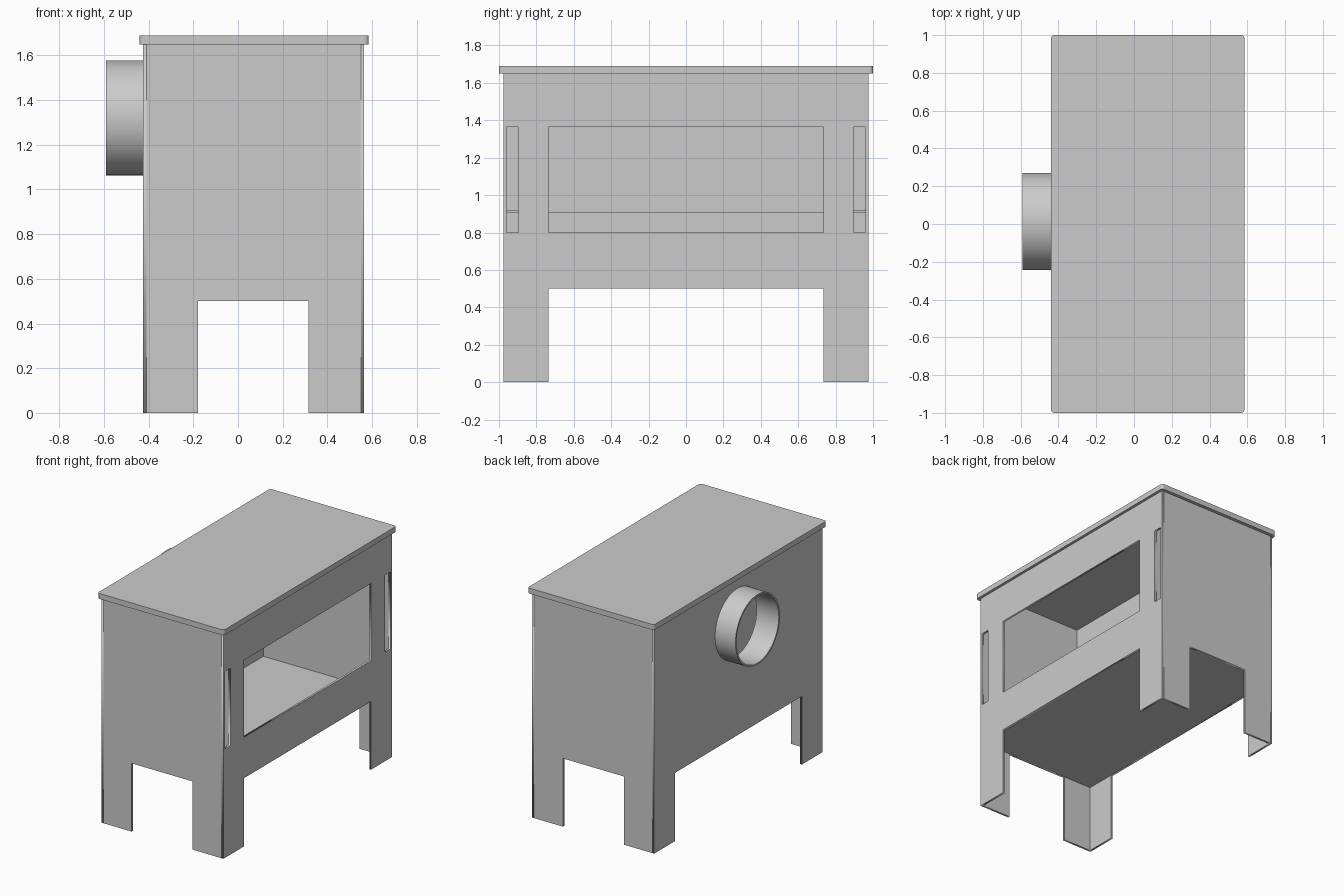
import bpy, bmesh, math
from mathutils import Matrix

if "Cube" in bpy.data.objects:
    bpy.data.objects.remove(bpy.data.objects["Cube"])

steel = bpy.data.materials.new("grey_steel")
steel.use_nodes = True
GREY = (0.6, 0.6, 0.6, 1)
steel.diffuse_color = GREY
steel.node_tree.nodes["Principled BSDF"].inputs["Base Color"].default_value = GREY

# Main dimensions
T = 0.015                      # sheet thickness
X0, X1, Y = -0.425, 0.565, 0.975
LEG, TOP = 0.5, 1.65
DUCT_X, DUCT_Z = -0.225, 0.905
PIPE_Y, PIPE_Z, PIPE_R = 0.013, 1.32, 0.257


def add(name, mesh):
    mesh.materials.clear()
    mesh.materials.append(steel)
    ob = bpy.data.objects.new(name, mesh)
    bpy.context.collection.objects.link(ob)
    return ob


def box(name, x, y, z):
    bm = bmesh.new()
    bmesh.ops.create_cube(bm, size=1)
    for v in bm.verts:
        v.co = [r[0] if c < 0 else r[1] for c, r in zip(v.co, (x, y, z))]
    mesh = bpy.data.meshes.new(name)
    bm.to_mesh(mesh)
    bm.free()
    return add(name, mesh)


def rect(u0, u1, v0, v1):
    return [(u0, v0), (u1, v0), (u1, v1), (u0, v1)]


def legged(u0, u1, a, b):
    """Sheet outline with a notch between two legs."""
    return [(u0, 0), (a, 0), (a, LEG), (b, LEG), (b, 0), (u1, 0), (u1, TOP), (u0, TOP)]


def circle(r, n=64):
    return [(PIPE_Y + r * math.cos(2 * math.pi * i / n),
             PIPE_Z + r * math.sin(2 * math.pi * i / n)) for i in range(n)]


def sheet(name, loops, axis, pos, depth=T):
    """Extruded flat outline with holes, standing across the given axis."""
    cu = bpy.data.curves.new(name, "CURVE")
    cu.dimensions, cu.fill_mode, cu.extrude = "2D", "BOTH", depth / 2
    for loop in loops:
        sp = cu.splines.new("POLY")
        sp.points.add(len(loop) - 1)
        for p, (u, v) in zip(sp.points, loop):
            p.co = (u, v, 0, 1)
        sp.use_cyclic_u = True
    tmp = bpy.data.objects.new(name, cu)
    mesh = bpy.data.meshes.new_from_object(tmp)
    bpy.data.objects.remove(tmp)
    bpy.data.curves.remove(cu)
    if axis == "x":
        m = Matrix(((0, 0, 1, pos), (1, 0, 0, 0), (0, 1, 0, 0), (0, 0, 0, 1)))
    else:
        m = Matrix(((1, 0, 0, 0), (0, 0, -1, pos), (0, 1, 0, 0), (0, 0, 0, 1)))
    mesh.transform(m)
    bm = bmesh.new()
    bm.from_mesh(mesh)
    bmesh.ops.remove_doubles(bm, verts=bm.verts, dist=0.0002)
    bmesh.ops.recalc_face_normals(bm, faces=bm.faces)
    bm.to_mesh(mesh)
    bm.free()
    return add(name, mesh)


# Outer panels with legs, window, air slots and flue hole
long_side = legged(-Y, Y, -0.735, 0.735)
sheet("window_panel", [long_side, rect(-0.735, 0.735, 0.8, 1.365),
                       rect(-0.96, -0.895, 0.8, 1.365),
                       rect(0.895, 0.96, 0.8, 1.365)], "x", X1 - T / 2)
sheet("flue_panel", [long_side, circle(PIPE_R - 0.012)], "x", X0 + T / 2)
for side, label in ((-1, "front"), (1, "back")):
    sheet(label + "_panel", [legged(X0 + T, X1 - T, -0.18, 0.315)], "y", side * (Y - T / 2))

# Firebox floor
box("floor", (X0 + T, X1 - T), (T - Y, Y - T), (LEG, LEG + T))

# Inner side walls, stepped around the rear duct
wall = [(X0 + T, LEG + T), (X1 - T, LEG + T), (X1 - T, TOP),
        (DUCT_X, TOP), (DUCT_X, DUCT_Z), (X0 + T, DUCT_Z)]
for side, label in ((-1, "front"), (1, "back")):
    sheet(label + "_inner_wall", [wall], "y", side * 0.8875)

# Rear duct: bottom plate and baffle
box("duct_plate", (X0 + T, DUCT_X), (T - Y, Y - T), (DUCT_Z, DUCT_Z + T))
box("duct_baffle", (DUCT_X - T, DUCT_X), (-0.895, 0.895), (DUCT_Z + T, TOP))

# Flue collar
pipe = sheet("flue_collar", [circle(PIPE_R), circle(PIPE_R - 0.012)],
             "x", (X0 - 0.59) / 2, X0 + 0.59)
bpy.ops.object.select_all(action="DESELECT")
pipe.select_set(True)
bpy.context.view_layer.objects.active = pipe
bpy.ops.object.shade_smooth_by_angle(angle=math.radians(30))

# Top plate with rounded corners
top = box("top_plate", (-0.44, 0.585), (-1, 1), (TOP, 1.69))
bm = bmesh.new()
bm.from_mesh(top.data)
corners = [e for e in bm.edges if abs(e.verts[0].co.z - e.verts[1].co.z) > 0.01]
bmesh.ops.bevel(bm, geom=corners, offset=0.02, segments=5, profile=0.5, affect="EDGES")
bm.to_mesh(top.data)
bm.free()
